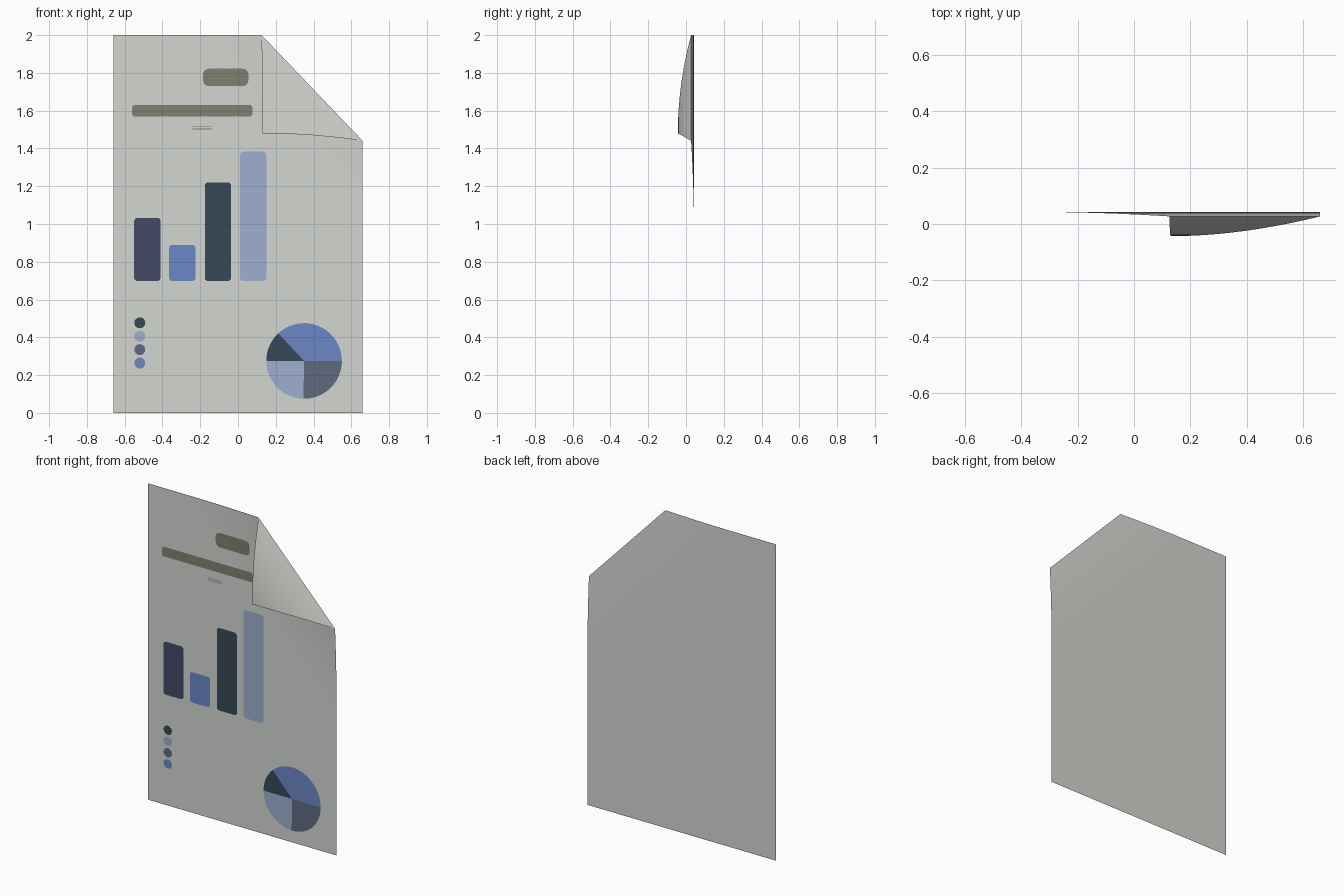
import bpy, bmesh, math
from mathutils import Vector

if "Cube" in bpy.data.objects:
    bpy.data.objects.remove(bpy.data.objects["Cube"])


def material(name, r, g, b):
    def lin(c):
        c /= 255
        return c / 12.92 if c <= 0.04045 else ((c + 0.055) / 1.055) ** 2.4
    m = bpy.data.materials.new(name)
    m.diffuse_color = (lin(r), lin(g), lin(b), 1)
    m.use_nodes = True
    m.node_tree.nodes["Principled BSDF"].inputs["Base Color"].default_value = m.diffuse_color
    return m


PAPER = material("paper_grey", 212, 214, 209)
OLIVE = material("olive_grey", 127, 129, 113)
NAVY = material("navy", 69, 73, 103)
BLUE = material("mid_blue", 108, 135, 198)
TEAL = material("dark_teal", 55, 73, 86)
LIGHT = material("light_blue", 158, 175, 207)
SLATE = material("slate", 94, 106, 127)

# Direction across the page, square to the folded corner
NORMAL = Vector((0.56, 0, 0.535)).normalized()
FOLD = NORMAL.dot(Vector((0.125, 0, 2.0)))
BEND = 1.1
TIP = NORMAL.dot(Vector((0.13, 0, 1.48)))


def sheet_y(s):
    return 0.043 - 0.016 * (max(0, s - BEND) / (FOLD - BEND)) ** 2


def flap_y(s):
    q = max(0, min(1, (FOLD - s) / (FOLD - TIP)))
    return 0.027 - 0.07 * (1 - (1 - q) ** 2)


def curved_plate(name, outline, mat, depth, lift=0.0, cuts=14):
    """Fill an x,z outline, slice it parallel to the fold, bend it in y."""
    bm = bmesh.new()
    bm.faces.new([bm.verts.new((x, 0, z)) for x, z in outline])
    for i in range(cuts):
        s = BEND + (FOLD - BEND) * i / cuts
        bmesh.ops.bisect_plane(bm, geom=bm.verts[:] + bm.edges[:] + bm.faces[:],
                               dist=1e-5, plane_co=NORMAL * s, plane_no=NORMAL)
    for v in bm.verts:
        v.co.y = depth(NORMAL.dot(v.co)) - lift
    for f in bm.faces:
        f.smooth = True
    me = bpy.data.meshes.new(name)
    bm.to_mesh(me)
    bm.free()
    me.materials.append(mat)
    ob = bpy.data.objects.new(name, me)
    bpy.context.collection.objects.link(ob)
    return ob


def arc(cx, cz, r, a0, a1, n):
    return [(cx + r * math.cos(math.radians(a0 + (a1 - a0) * i / n)),
             cz + r * math.sin(math.radians(a0 + (a1 - a0) * i / n)))
            for i in range(n + 1)]


def rounded(x0, x1, z0, z1, r):
    return (arc(x1 - r, z0 + r, r, -90, 0, 4) + arc(x1 - r, z1 - r, r, 0, 90, 4)
            + arc(x0 + r, z1 - r, r, 90, 180, 4) + arc(x0 + r, z0 + r, r, 180, 270, 4))


def printed(name, outline, mat):
    return curved_plate(name, outline, mat, sheet_y, 0.002)


# Paper sheet with the corner missing
curved_plate("paper_sheet", [(-0.66, 0), (0.66, 0), (0.66, 1.44), (0.125, 2), (-0.66, 2)],
             PAPER, sheet_y)

# Folded-over corner, curling forward
lower_edge = [(0.13 + 0.53 * t, 1.48 - 0.04 * t * t) for t in [i / 10 for i in range(11)]]
curved_plate("folded_corner", lower_edge + [(0.125, 2)], PAPER, flap_y)

# Heading blocks
printed("heading_block", rounded(-0.185, 0.055, 1.73, 1.822, 0.03), OLIVE)
printed("subheading_block", rounded(-0.56, 0.076, 1.569, 1.63, 0.014), OLIVE)
for i, z in enumerate((1.501, 1.513)):
    printed(f"thin_rule_{i}", [(-0.24, z), (-0.14, z), (-0.14, z + 0.004), (-0.24, z + 0.004)], OLIVE)

# Bar chart
for i, (x, top, mat) in enumerate(((-0.55, 1.033, NAVY), (-0.365, 0.89, BLUE),
                                   (-0.176, 1.22, TEAL), (0.01, 1.383, LIGHT))):
    printed(f"chart_bar_{i}", rounded(x, x + 0.14, 0.698, top, 0.018), mat)

# Legend dots
for i, mat in enumerate((TEAL, LIGHT, SLATE, BLUE)):
    printed(f"legend_dot_{i}", arc(-0.52, 0.477 - 0.071 * i, 0.029, 0, 345, 23), mat)

# Pie chart
for i, (a0, a1, mat) in enumerate(((0, 133, BLUE), (133, 180, TEAL),
                                   (180, 269, LIGHT), (269, 360, SLATE))):
    printed(f"pie_slice_{i}", [(0.35, 0.275)] + arc(0.35, 0.275, 0.2, a0, a1, 20), mat)
